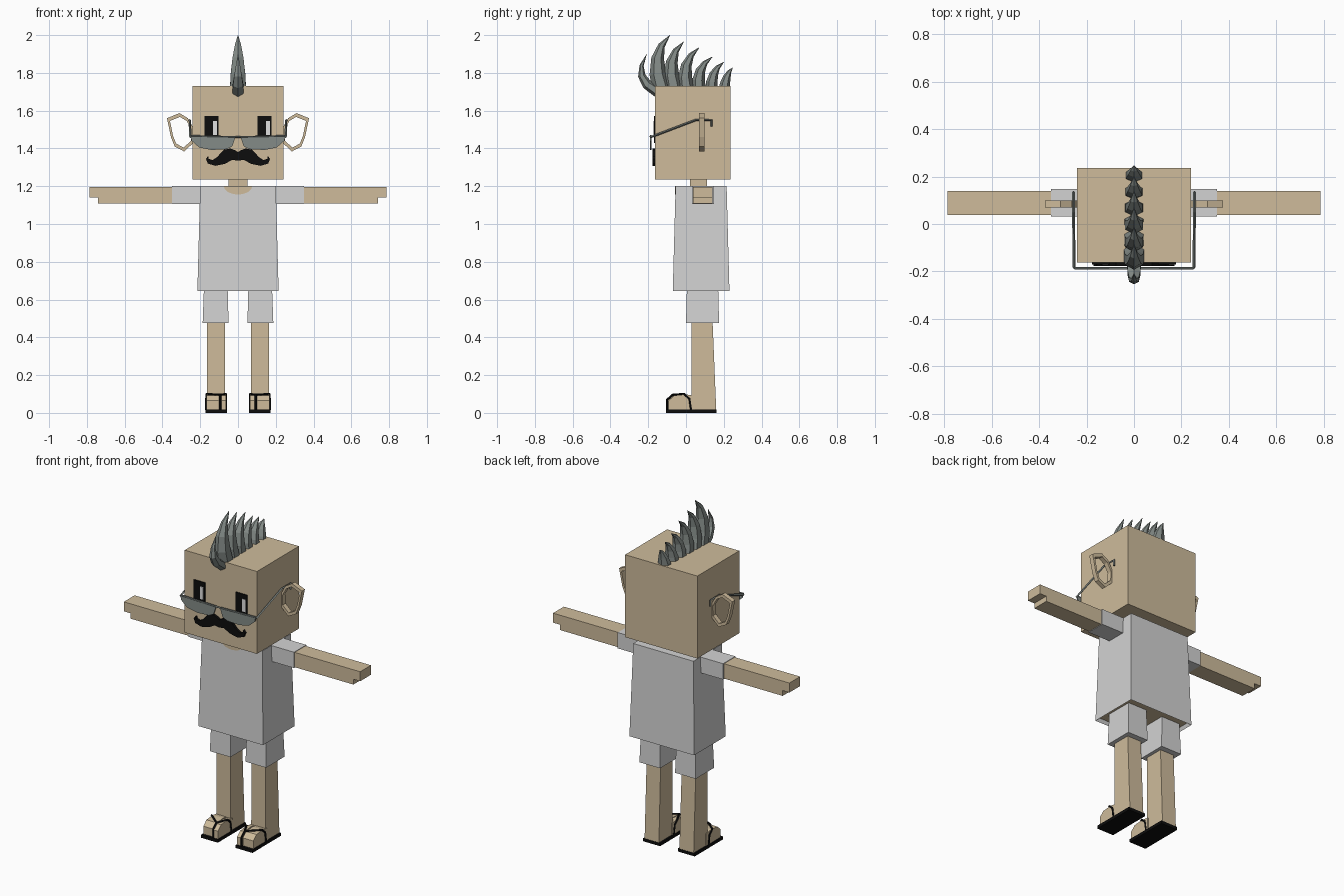
import bpy, bmesh, math
from mathutils import Vector

if "Cube" in bpy.data.objects:
    bpy.data.objects.remove(bpy.data.objects["Cube"], do_unlink=True)


def material(name, r, g, b):
    m = bpy.data.materials.new(name)
    m.use_nodes = True
    m.diffuse_color = (r, g, b, 1)
    m.node_tree.nodes["Principled BSDF"].inputs["Base Color"].default_value = (r, g, b, 1)
    return m


SKIN = material("tan skin", 0.62, 0.50, 0.33)
CLOTH = material("pale grey cloth", 0.65, 0.65, 0.65)
HAIR = material("slate grey", 0.23, 0.26, 0.245)
BLACK = material("black", 0.004, 0.004, 0.004)
WHITE = material("eye white", 0.75, 0.75, 0.75)


def finish(name, bm, *mats):
    bmesh.ops.recalc_face_normals(bm, faces=bm.faces)
    mesh = bpy.data.meshes.new(name)
    bm.to_mesh(mesh)
    bm.free()
    for m in mats:
        mesh.materials.append(m)
    obj = bpy.data.objects.new(name, mesh)
    bpy.context.collection.objects.link(obj)
    return obj


def loft(name, rings, mat, closed=False):
    """Skin a list of rings; closed joins the last ring to the first."""
    bm = bmesh.new()
    loops = [[bm.verts.new(p) for p in ring] for ring in rings]
    n = len(loops[0])
    pairs = list(zip(loops, loops[1:]))
    if closed:
        pairs.append((loops[-1], loops[0]))
    else:
        bm.faces.new(loops[0])
        bm.faces.new(loops[-1])
    for a, b in pairs:
        for i in range(n):
            j = (i + 1) % n
            bm.faces.new((a[i], a[j], b[j], b[i]))
    return finish(name, bm, mat)


def rect(x0, x1, y0, y1, z):
    return [(x0, y0, z), (x1, y0, z), (x1, y1, z), (x0, y1, z)]


def box(name, x0, x1, y0, y1, z0, z1, mat):
    return loft(name, [rect(x0, x1, y0, y1, z) for z in (z0, z1)], mat)


def plate(name, outline, y0, y1, mat):
    """Extrude an (x, z) outline along y."""
    return loft(name, [[(x, y, z) for x, z in outline] for y in (y0, y1)], mat)


def side_prism(name, outline, x0, x1, mat):
    """Extrude a (y, z) outline along x."""
    return loft(name, [[(x, y, z) for y, z in outline] for x in (x0, x1)], mat)


def tube(name, points, radius, mat):
    curve = bpy.data.curves.new(name, "CURVE")
    curve.dimensions = "3D"
    curve.bevel_depth = radius
    curve.bevel_resolution = 0
    curve.use_fill_caps = True
    spline = curve.splines.new("POLY")
    spline.points.add(len(points) - 1)
    for p, co in zip(spline.points, points):
        p.co = (*co, 1)
    temp = bpy.data.objects.new(name + " path", curve)
    mesh = bpy.data.meshes.new_from_object(temp)
    bpy.data.objects.remove(temp)
    mesh.materials.clear()
    mesh.materials.append(mat)
    mesh.polygons.foreach_set("use_smooth", [False] * len(mesh.polygons))
    bpy.context.collection.objects.link(bpy.data.objects.new(name, mesh))


# Head and neck
box("head", -0.24, 0.24, -0.163, 0.235, 1.235, 1.73, SKIN)
box("neck", -0.05, 0.05, 0.02, 0.11, 1.15, 1.24, SKIN)

# Shirt with a hollow hem showing the skin underneath
shirt = loft("shirt", [rect(-0.215, 0.215, -0.07, 0.23, 0.645),
                       rect(-0.2, 0.2, -0.055, 0.215, 1.2)], CLOTH)
shirt.data.materials.append(SKIN)
bm = bmesh.new()
bm.from_mesh(shirt.data)
hem = min(bm.faces, key=lambda f: f.calc_center_median().z)
bmesh.ops.inset_region(bm, faces=[hem], thickness=0.014, depth=0)
for v in hem.verts:
    v.co.z += 0.02
hem.material_index = 1
bm.to_mesh(shirt.data)
bm.free()

# Neckline
arc = [math.pi * i / 10 for i in range(11)]
plate("neckline", [(0.075 * math.cos(a), 1.201 - 0.045 * math.sin(a)) for a in arc],
      -0.059, -0.051, SKIN)

for s, side in ((1, "left"), (-1, "right")):
    # Arm with a stepped hand
    box(side + "_sleeve", s * 0.19, s * 0.35, 0.032, 0.148, 1.105, 1.2, CLOTH)
    plate(side + "_arm", [(s * x, z) for x, z in (
        (0.34, 1.108), (0.74, 1.108), (0.74, 1.14), (0.785, 1.14),
        (0.785, 1.197), (0.34, 1.197))], 0.038, 0.14, SKIN)

    # Shorts and leg
    loft(side + "_shorts_leg", [rect(s * 0.05, s * 0.187, 0, 0.175, 0.475),
                                rect(s * 0.055, s * 0.18, 0.005, 0.17, 0.67)], CLOTH)
    loft(side + "_leg", [rect(s * 0.068, s * 0.163, 0.028, 0.16, 0.015),
                         rect(s * 0.07, s * 0.163, 0.028, 0.14, 0.5)], SKIN)

    # Foot, big toe next to the other toes
    toe = [(-0.1, 0.015), (-0.1, 0.065), (-0.07, 0.092), (-0.01, 0.098), (0.04, 0.09), (0.04, 0.015)]
    side_prism(side + "_big_toe", toe, s * 0.064, s * 0.091, SKIN)
    side_prism(side + "_toes", [(y + 0.008, z) for y, z in toe], s * 0.097, s * 0.166, SKIN)

    # Sandal
    box(side + "_sole", s * 0.059, s * 0.171, -0.107, 0.162, 0, 0.018, BLACK)
    fork = (s * 0.094, -0.07, 0.096)
    tube(side + "_toe_strap", [(s * 0.094, -0.1, 0.015), (s * 0.094, -0.1, 0.07), fork], 0.006, BLACK)
    for x, label in ((0.063, "inner"), (0.168, "outer")):
        tube(f"{side}_{label}_strap", [fork, (s * x, -0.01, 0.1), (s * x, 0.018, 0.075),
                                       (s * x, 0.027, 0.015)], 0.006, BLACK)

    # Ear as an open faceted hoop
    ear = [(0.232, 1.5), (0.265, 1.56), (0.31, 1.587), (0.376, 1.56),
           (0.355, 1.46), (0.335, 1.41), (0.285, 1.384), (0.236, 1.43)]
    mid = Vector((0.297, 1.487))
    rings = []
    for p in ear:
        inner = mid.lerp(Vector(p), 0.8)
        rings.append([(s * p[0], 0.07, p[1]), (s * p[0], 0.098, p[1]),
                      (s * inner.x, 0.098, inner.y), (s * inner.x, 0.07, inner.y)])
    loft(side + "_ear", rings, SKIN, closed=True)

    # Eye with a highlight
    c = s * 0.14
    box(side + "_eye", c - 0.038, c + 0.038, -0.17, -0.162, 1.43, 1.572, BLACK)
    box(side + "_eye_highlight", c + 0.008, c + 0.03, -0.173, -0.169, 1.47, 1.545, WHITE)

    # Glasses lens and temple
    plate(side + "_lens", [(s * x, z) for x, z in (
        (0.012, 1.465), (0.25, 1.47), (0.245, 1.44), (0.205, 1.405),
        (0.14, 1.392), (0.06, 1.396), (0.03, 1.412))], -0.19, -0.183, HAIR)
    tube(side + "_temple", [(s * 0.252, -0.187, 1.46), (s * 0.255, 0.05, 1.55),
                            (s * 0.255, 0.135, 1.55), (s * 0.255, 0.135, 1.515)], 0.006, HAIR)
tube("glasses_bridge", [(-0.25, -0.187, 1.466), (0, -0.187, 1.46), (0.25, -0.187, 1.466)], 0.005, HAIR)

# Moustache, half outline mirrored
half = [(0.015, 1.39), (0.04, 1.4), (0.075, 1.393), (0.11, 1.355), (0.135, 1.338), (0.155, 1.345),
        (0.158, 1.36), (0.17, 1.345), (0.16, 1.32), (0.12, 1.308), (0.07, 1.318), (0.03, 1.34)]
plate("moustache", half + [(0, 1.335)] + [(-x, z) for x, z in reversed(half)] + [(0, 1.38)],
      -0.178, -0.162, BLACK)


def spike(name, base, bulge, tip, depth, width):
    """Curved hair spike in the (y, z) plane with a six-sided section."""
    a, b, c = Vector(base), Vector(bulge), Vector(tip)
    rings = []
    for t in (0, 0.25, 0.5, 0.75, 1):
        p = a * (1 - t) ** 2 + b * 2 * t * (1 - t) + c * t * t
        d = ((b - a) * (1 - t) + (c - b) * t).normalized()
        n = Vector((-d.y, d.x))
        k = max(1 - t ** 1.6, 0.02)
        ring = []
        for i in range(6):
            ang = math.tau * i / 6
            q = p + n * depth * k * math.cos(ang)
            ring.append((width * k * math.sin(ang), q.x, q.y))
        rings.append(ring)
    loft(name, rings, HAIR)


# Mohawk: a front curl, then a row of shrinking spikes
spike("hair_curl", (-0.15, 1.7), (-0.29, 1.77), (-0.208, 1.9), 0.03, 0.035)
tips = [(-0.085, 2.0), (-0.012, 1.965), (0.07, 1.935), (0.14, 1.885), (0.2, 1.857), (0.247, 1.828)]
for i, tip in enumerate(tips):
    y = -0.125 + 0.065 * i
    size = 1 - 0.08 * i
    lean = 0.07 - 0.016 * i
    spike(f"hair_spike_{i + 1}", (y, 1.7), (y - lean, 1.73 + 0.65 * (tip[1] - 1.73)), tip,
          0.05 * size, 0.05 * (1 - 0.03 * i))
